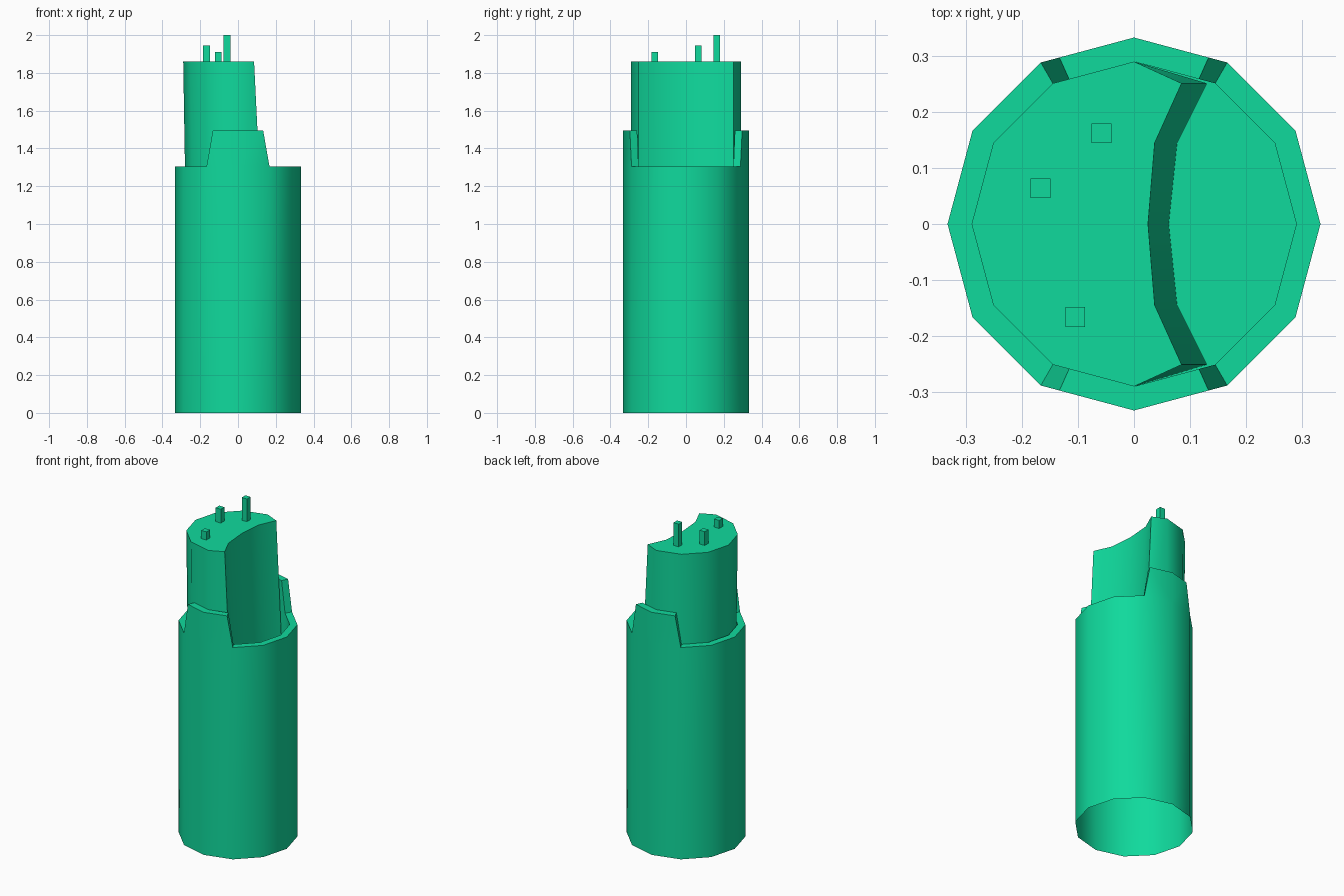
import bpy
import bmesh
from math import cos, sin, pi, radians
from mathutils import Vector

SIDES = 12
R_OUT, R_IN = 0.333, 0.29
FLOOR, RIM, TAB, TOP = 0.95, 1.305, 1.495, 1.86

cube = bpy.data.objects.get("Cube")
if cube:
    bpy.data.objects.remove(cube, do_unlink=True)

green = bpy.data.materials.new("green")
green.use_nodes = True
colour = (0.005, 0.70, 0.335, 1)
green.diffuse_color = colour
green.node_tree.nodes["Principled BSDF"].inputs["Base Color"].default_value = colour


def corner(k, r, z):
    a = 2 * pi * k / SIDES
    return Vector((r * cos(a), r * sin(a), z))


def build(name, faces):
    """Weld a list of faces, given as point loops, into one object."""
    bm = bmesh.new()
    for loop in faces:
        bm.faces.new([bm.verts.new(p) for p in loop])
    bmesh.ops.remove_doubles(bm, verts=bm.verts, dist=0.0005)
    bmesh.ops.recalc_face_normals(bm, faces=bm.faces)
    mesh = bpy.data.meshes.new(name)
    bm.to_mesh(mesh)
    bm.free()
    mesh.materials.append(green)
    obj = bpy.data.objects.new(name, mesh)
    bpy.context.collection.objects.link(obj)
    bpy.ops.object.select_all(action='DESELECT')
    obj.select_set(True)
    bpy.context.view_layer.objects.active = obj
    bpy.ops.object.shade_smooth_by_angle(angle=radians(40))
    return obj


def bridge(low, high):
    n = len(low)
    return [[low[i], low[(i + 1) % n], high[(i + 1) % n], high[i]] for i in range(n)]


def ring(r, z):
    return [corner(k, r, z) for k in range(SIDES)]


# Open-bottomed sleeve with a recessed floor
faces = bridge(ring(R_OUT, 0), ring(R_OUT, RIM))
faces += bridge(ring(R_IN, FLOOR), ring(R_IN, RIM))
faces.append(ring(R_IN, FLOOR))

# Rim, with a tapered raised tab at the front and the back
for k in range(SIDES):
    if k not in (2, 3, 8, 9):
        faces.append([corner(k, R_OUT, RIM), corner(k + 1, R_OUT, RIM),
                      corner(k + 1, R_IN, RIM), corner(k, R_IN, RIM)])
for mid in (3, 9):
    for end in (mid - 1, mid + 1):
        strips = []
        for r in (R_OUT, R_IN):
            peak = corner(mid, r, TAB)
            strips.append([corner(mid, r, RIM), corner(end, r, RIM),
                           corner(end, r, TAB).lerp(peak, 0.2), peak])
        outer, inner = strips
        faces += [outer, inner,
                  [outer[2], outer[3], inner[3], inner[2]],
                  [outer[1], outer[2], inner[2], inner[1]]]
build("sleeve", faces)


# Core with a hollowed side, leaning slightly towards its foot
def core_outline(hollow, lean, z):
    points = [corner(k, R_IN, z) for k in range(3, 10)]
    for p in points:
        p.x -= lean * p.x / R_IN
    ys = [corner(k, R_IN, z).y for k in (-2, -1, 0, 1, 2)]
    return points + [Vector((x, y, z)) for x, y in zip(hollow, ys)]


upper = core_outline((0.085, 0.037, 0.025, 0.037, 0.085), 0, TOP)
lower = core_outline((0.13, 0.077, 0.062, 0.077, 0.13), 0.015, FLOOR)
build("core", bridge(lower, upper) + [upper])

# Three square pins of different heights
HALF = 0.0175
for name, x, y, top in (("tall_pin", -0.058, 0.162, 2.0),
                        ("middle_pin", -0.167, 0.064, 1.945),
                        ("short_pin", -0.105, -0.166, 1.91)):
    base, cap = ([Vector((x + i * HALF, y + j * HALF, z))
                  for i, j in ((-1, -1), (1, -1), (1, 1), (-1, 1))]
                 for z in (TOP, top))
    build(name, bridge(base, cap) + [cap])
